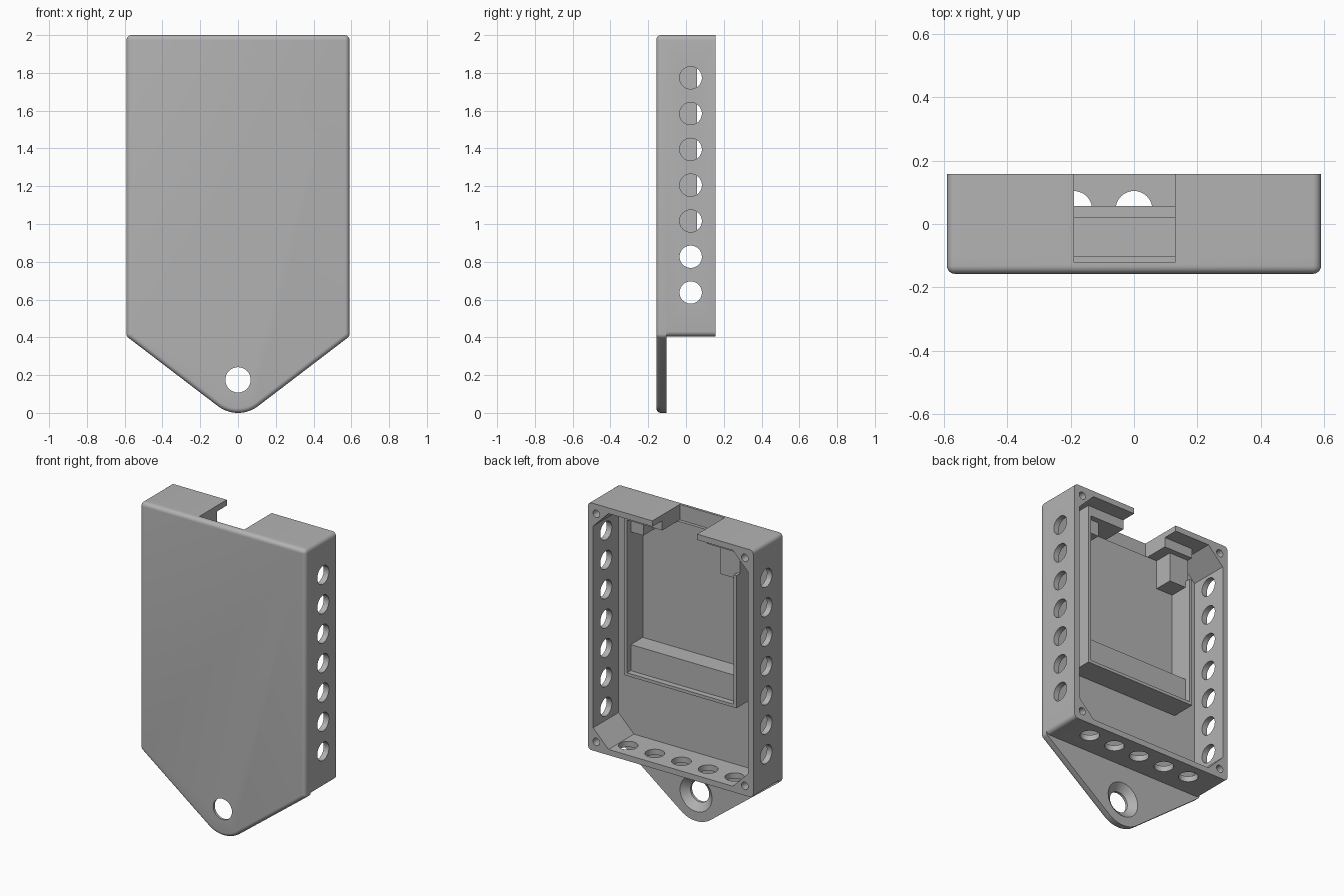
import bpy, bmesh, math

if "Cube" in bpy.data.objects:
    bpy.data.objects.remove(bpy.data.objects["Cube"], do_unlink=True)

grey = bpy.data.materials.new("light_grey")
grey.use_nodes = True
colour = (0.45, 0.45, 0.45, 1)
grey.diffuse_color = colour
grey.node_tree.nodes["Principled BSDF"].inputs["Base Color"].default_value = colour

FRONT, FLOOR, BACK = -0.157, -0.102, 0.157
HALF, TOP, BASE, WALL = 0.59, 2.0, 0.405, 0.037
FILLET = 0.026
NOTCH = (-0.19, 0.13)


def finish(name, bm):
    bmesh.ops.recalc_face_normals(bm, faces=bm.faces)
    mesh = bpy.data.meshes.new(name)
    bm.to_mesh(mesh)
    bm.free()
    mesh.materials.append(grey)
    obj = bpy.data.objects.new(name, mesh)
    bpy.context.collection.objects.link(obj)
    return obj


def loft(name, layers):
    """Skin a stack of (y, [(x, z), ...]) outlines and cap the ends."""
    bm = bmesh.new()
    rings = [[bm.verts.new((x, y, z)) for x, z in pts] for y, pts in layers]
    for a, b in zip(rings, rings[1:]):
        for i in range(len(a)):
            j = (i + 1) % len(a)
            bm.faces.new((a[i], a[j], b[j], b[i]))
    bm.faces.new(rings[0])
    bm.faces.new(rings[-1])
    return finish(name, bm)


def box(name, x, y, z):
    pts = [(x[0], z[0]), (x[1], z[0]), (x[1], z[1]), (x[0], z[1])]
    return loft(name, [(y[0], pts), (y[1], pts)])


def cylinder(name, centre, axis, length, r1, r2=None):
    bm = bmesh.new()
    bmesh.ops.create_cone(bm, cap_ends=True, segments=40, radius1=r1,
                          radius2=r1 if r2 is None else r2, depth=length)
    obj = finish(name, bm)
    obj.location = centre
    if axis == "x":
        obj.rotation_euler.y = math.pi / 2
    elif axis == "y":
        obj.rotation_euler.x = -math.pi / 2
    return obj


def cut(target, cutters):
    bpy.context.view_layer.objects.active = target
    for cutter in cutters:
        cutter.hide_render = True
        mod = target.modifiers.new("cut", "BOOLEAN")
        mod.operation, mod.solver, mod.object = "DIFFERENCE", "EXACT", cutter
        bpy.ops.object.modifier_apply(modifier=mod.name)
        bpy.data.objects.remove(cutter, do_unlink=True)


def smooth(obj):
    bpy.ops.object.select_all(action="DESELECT")
    obj.select_set(True)
    bpy.context.view_layer.objects.active = obj
    bpy.ops.object.shade_smooth_by_angle(angle=math.radians(35))


def outline(corners, inset=0):
    """Arcs (x, z, radius, start, end in degrees) joined by straight lines."""
    pts = []
    for x, z, r, start, end in corners:
        steps = 16 if r > 0.1 else 6
        for i in range(steps + 1):
            a = math.radians(start + (end - start) * i / steps)
            pts.append((x + (r - inset) * math.cos(a), z + (r - inset) * math.sin(a)))
    return pts


# Front plate with pointed hanging tab, filleted around its front edge
cx, ct, tab = HALF - FILLET, TOP - FILLET, 0.175
slope = -52.7
plate_corners = [(cx, ct, FILLET, 0, 90), (-cx, ct, FILLET, 90, 180),
                 (-cx, BASE + 0.013, FILLET, 180, 180 - slope),
                 (0, tab, tab, 180 - slope, 360 + slope),
                 (cx, BASE + 0.013, FILLET, slope, 0)]
layers = []
for i in range(7):
    a = math.pi / 2 * i / 6
    layers.append((FRONT + 0.025 * (1 - math.sin(a)), outline(plate_corners, 0.025 * (1 - math.cos(a)))))
layers.reverse()
layers.append((FLOOR, outline(plate_corners)))
plate = loft("front_plate", layers)
cut(plate, [cylinder("tab_hole", (0, -0.13, tab), "y", 0.2, 0.067),
            cylinder("tab_countersink", (0, FLOOR - 0.019, tab), "y", 0.04, 0.067, 0.115),
            box("plate_notch", NOTCH, (-0.122, 0.2), (1.9, 2.1))])
smooth(plate)

# Surrounding walls with chamfered corner posts
cb = BASE + FILLET
shell_pts = outline([(cx, ct, FILLET, 0, 90), (-cx, ct, FILLET, 90, 180),
                     (-cx, cb, FILLET, 180, 270), (cx, cb, FILLET, 270, 360)])
shell = loft("wall_shell", [(FLOOR, shell_pts), (BACK, shell_pts)])
ix, it, ib, ch = HALF - WALL, TOP - WALL, BASE + WALL, 0.11
cavity_pts = [(ix, ib + ch), (ix, it - ch), (ix - ch, it), (ch - ix, it),
              (-ix, it - ch), (-ix, ib + ch), (ch - ix, ib), (ix - ch, ib)]
cutters = [loft("cavity", [(-0.3, cavity_pts), (0.3, cavity_pts)]),
           box("wall_notch", NOTCH, (-0.3, 0.3), (1.9, 2.1))]
# Vent holes in the sides and the bottom
for i in range(7):
    cutters.append(cylinder("side_vent", (0, 0.025, 0.637 + 0.1895 * i), "x", 1.4, 0.059))
for i in range(-2, 3):
    cutters.append(cylinder("bottom_vent", (0.19 * i, 0.046, BASE), "z", 0.2, 0.058))
# Screw holes in the corner posts
for x in (-0.53, 0.53):
    for z in (BASE + 0.062, TOP - 0.062):
        cutters.append(cylinder("screw_hole", (x, BACK, z), "y", 0.24, 0.024))
cut(shell, cutters)
smooth(shell)

# Inner tray that holds the board
LIP, REST = 0.057, 0.02
box("tray_left_wall", (0.38, 0.40), (FLOOR, LIP), (0.895, 1.963))
box("tray_right_wall", (-0.40, -0.38), (FLOOR, LIP), (0.895, 1.75))
box("tray_bottom_wall", (-0.38, 0.38), (FLOOR, LIP), (0.895, 0.915))
box("board_rest_bar", (-0.38, 0.38), (FLOOR, REST), (0.915, 1.083))

# Corner blocks and top ledges on both sides of the notch
box("left_corner_block", (0.29, 0.38), (FLOOR, REST), (1.81, 1.90))
box("right_corner_block", (-0.40, -0.26), (FLOOR, REST), (1.75, 1.90))
box("right_corner_block_foot", (-0.38, -0.26), (FLOOR, REST), (1.71, 1.75))
box("left_top_ledge", (NOTCH[1], 0.38), (FLOOR, LIP), (1.90, 1.963))
box("right_top_ledge", (-0.40, NOTCH[0]), (FLOOR, LIP), (1.90, 1.963))
